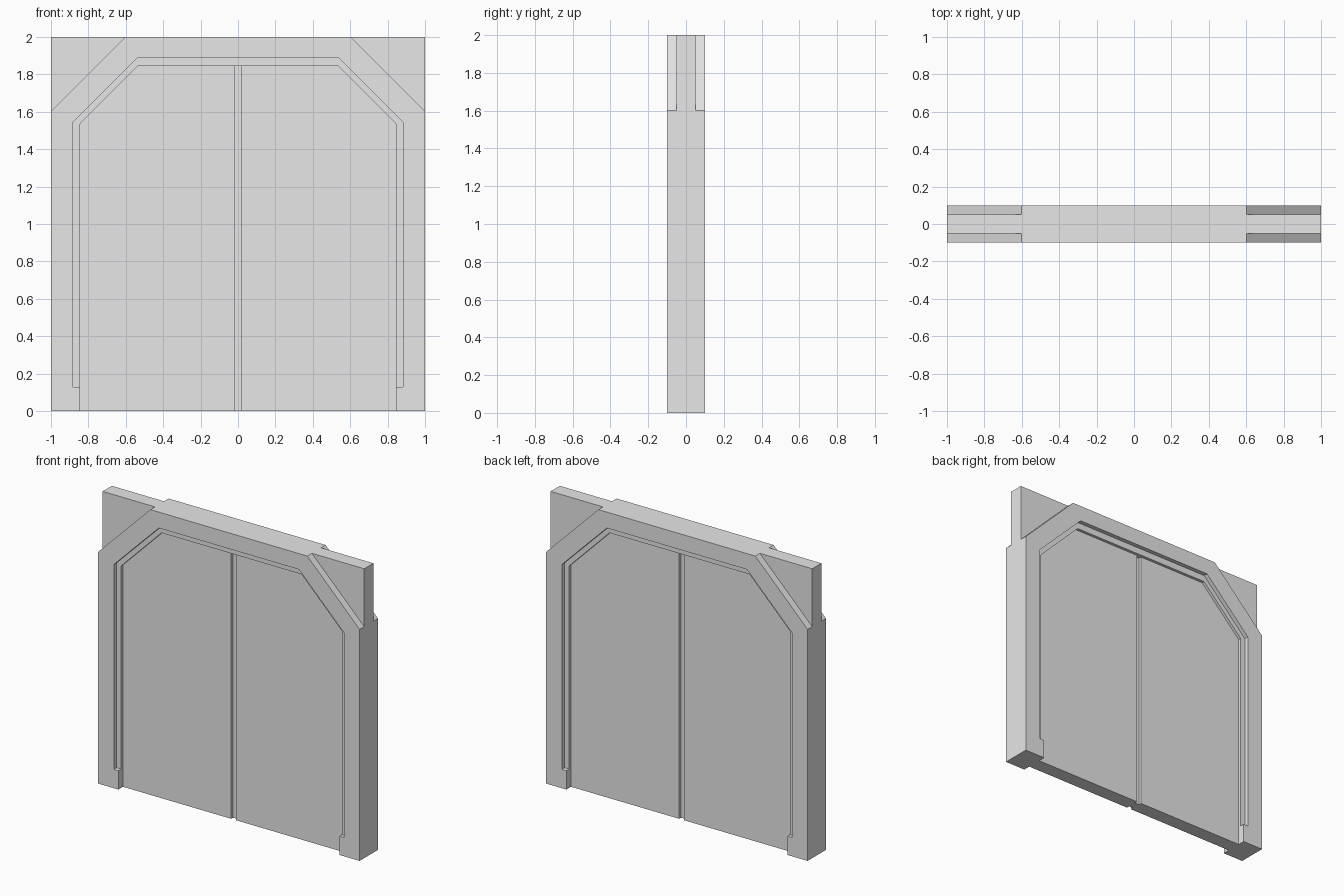
import bpy
import bmesh
from mathutils import Vector

cube = bpy.data.objects.get("Cube")
if cube:
    bpy.data.objects.remove(cube, do_unlink=True)

GREY = (0.8, 0.8, 0.8, 1)
grey = bpy.data.materials.new("plain grey")
grey.use_nodes = True
grey.diffuse_color = GREY
grey.node_tree.nodes["Principled BSDF"].inputs["Base Color"].default_value = GREY


def prism(name, profile, half_depth):
    """Extrude an (x, z) profile evenly to both sides of y = 0."""
    bm = bmesh.new()
    face = bm.faces.new([bm.verts.new((x, -half_depth, z)) for x, z in profile])
    ext = bmesh.ops.extrude_face_region(bm, geom=[face])
    verts = [v for v in ext["geom"] if isinstance(v, bmesh.types.BMVert)]
    bmesh.ops.translate(bm, verts=verts, vec=Vector((0, 2 * half_depth, 0)))
    bmesh.ops.recalc_face_normals(bm, faces=bm.faces)
    mesh = bpy.data.meshes.new(name)
    bm.to_mesh(mesh)
    bm.free()
    mesh.materials.append(grey)
    obj = bpy.data.objects.new(name, mesh)
    bpy.context.collection.objects.link(obj)
    return obj


def mirrored(half):
    """Complete a right-hand outline with its left-hand reflection."""
    return half + [(-x, z) for x, z in reversed(half)]


def box(x0, x1, z0, z1):
    return [(x0, z0), (x1, z0), (x1, z1), (x0, z1)]


# Outlines, from the floor up to the middle of the arch
outer = [(1, 0), (1, 1.6), (0.6, 2)]
opening = [(0.88, 0.13), (0.88, 1.545), (0.535, 1.89)]
lip_edge = [(0.845, 0), (0.845, 1.533), (0.535, 1.845)]
foot = [(0.845, 0), (0.845, 0.13)]

# Heavy frame with cut corners and a foot block on each side
prism("frame", mirrored(outer) + mirrored(foot + opening)[::-1], 0.1)

# Thinner stepped lip inside the frame, let into it a little
lip_outer = [(0.9, 0), (0.9, 1.55), (0.54, 1.91)]
prism("stepped_lip", mirrored(lip_outer) + mirrored(lip_edge)[::-1], 0.07)

# Two door slabs whose upper corners show behind the cut frame corners
GAP = 0.018
for name, x0, x1 in (("left_door", GAP, 1), ("right_door", -1, -GAP)):
    prism(name, box(x0, x1, 0, 2), 0.05)

# Recessed strip closing the gap between the doors
prism("centre_seam", box(-GAP, GAP, 0, 2), 0.03)
